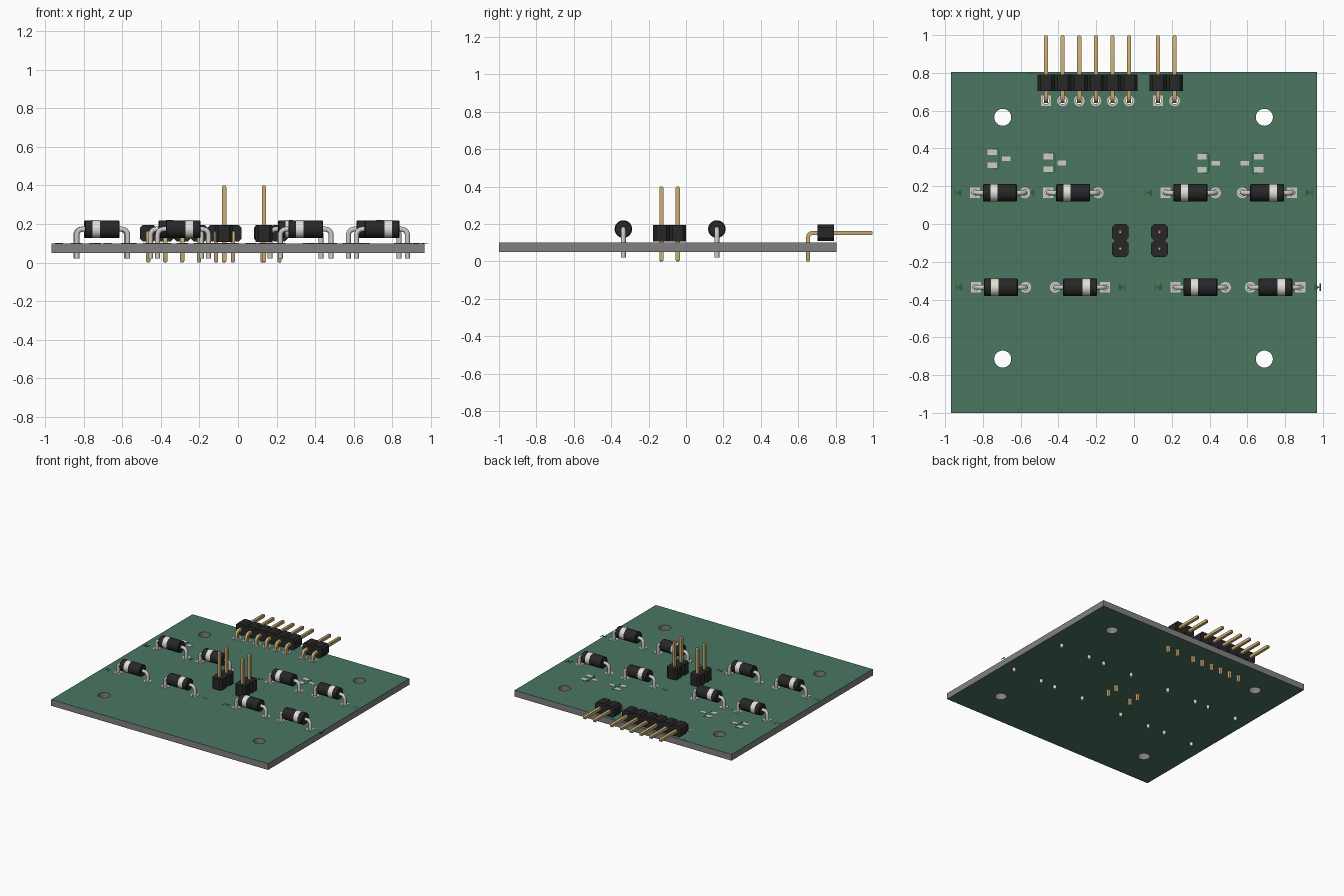
import bpy, bmesh
from math import pi, cos, sin, radians
from mathutils import Vector

if "Cube" in bpy.data.objects:
    bpy.data.objects.remove(bpy.data.objects["Cube"])


def mat(name, *rgb):
    m = bpy.data.materials.new(name)
    m.diffuse_color = (*rgb, 1)
    m.use_nodes = True
    m.node_tree.nodes["Principled BSDF"].inputs["Base Color"].default_value = m.diffuse_color
    return m


GREEN = mat("solder_mask", 0.07, 0.18, 0.12)
GREY = mat("board_edge", 0.22, 0.22, 0.22)
SILK = mat("silkscreen", 0.02, 0.13, 0.04)
TIN = mat("tinned_metal", 0.62, 0.6, 0.57)
GOLD = mat("gold_metal", 0.6, 0.42, 0.17)
BLACK = mat("black_plastic", 0.02, 0.02, 0.022)
WHITE = mat("band_paint", 0.75, 0.74, 0.68)

TOP, PITCH = 0.102, 0.088


def add(name, mesh, *mats):
    ob = bpy.data.objects.new(name, mesh)
    bpy.context.collection.objects.link(ob)
    for m in mats:
        mesh.materials.append(m)
    return ob


def circle(x, y, r, n=24):
    return [(x + r * cos(2 * pi * i / n), y + r * sin(2 * pi * i / n)) for i in range(n)]


def rect(x, y, w, h):
    return [(x - w / 2, y - h / 2), (x + w / 2, y - h / 2), (x + w / 2, y + h / 2), (x - w / 2, y + h / 2)]


def plate(name, outlines, z0, z1, face_mat, side_mat=None):
    """Flat sheet from closed outlines; inner outlines become holes."""
    cu = bpy.data.curves.new(name, 'CURVE')
    cu.dimensions, cu.fill_mode, cu.extrude = '2D', 'BOTH', (z1 - z0) / 2
    for pts in outlines:
        sp = cu.splines.new('POLY')
        sp.points.add(len(pts) - 1)
        for p, (x, y) in zip(sp.points, pts):
            p.co = (x, y, 0, 1)
        sp.use_cyclic_u = True
    tmp = bpy.data.objects.new(name + "_outline", cu)
    bpy.context.collection.objects.link(tmp)
    me = bpy.data.meshes.new_from_object(tmp.evaluated_get(bpy.context.evaluated_depsgraph_get()))
    bpy.data.objects.remove(tmp)
    me.materials.clear()
    ob = add(name, me, face_mat, side_mat or face_mat)
    ob.location.z = (z0 + z1) / 2
    for f in me.polygons:
        f.use_smooth = False
        f.material_index = 0 if abs(f.normal.z) > 0.5 else 1
    return ob


def sweep(bm, path, radii, n, binormal, phase=0.0):
    """Capped n-sided tube along a planar path."""
    path = [Vector(p) for p in path]
    b = Vector(binormal)
    rings = []
    for i, p in enumerate(path):
        t = (path[min(i + 1, len(path) - 1)] - path[max(i - 1, 0)]).normalized()
        u = t.cross(b)
        rings.append([bm.verts.new(p + radii[i] * (b * cos(phase + 2 * pi * k / n) + u * sin(phase + 2 * pi * k / n)))
                      for k in range(n)])
    for r0, r1 in zip(rings, rings[1:]):
        for k in range(n):
            bm.faces.new((r0[k], r0[(k + 1) % n], r1[(k + 1) % n], r1[k]))
    bm.faces.new(rings[0])
    bm.faces.new(rings[-1])


def finish(name, bm, material, smooth=True):
    bmesh.ops.recalc_face_normals(bm, faces=bm.faces)
    me = bpy.data.meshes.new(name)
    bm.to_mesh(me)
    bm.free()
    if smooth:
        me.polygons.foreach_set("use_smooth", [True] * len(me.polygons))
        me.set_sharp_from_angle(angle=radians(35))
    return add(name, me, material)


# Layout: diodes (centre x, y, cathode side) and header pin positions
diodes = [(-0.71, 0.165, -1), (-0.322, 0.165, -1), (0.299, 0.165, -1), (0.705, 0.165, 1),
          (-0.705, -0.335, -1), (-0.285, -0.335, 1), (0.352, -0.335, -1), (0.748, -0.335, 1)]
HALF, LEAD_Z, LEAD_R = 0.132, 0.173, 0.013
edge_headers = [("signal_header", -0.466, 6), ("power_header", 0.127, 2)]
upright_headers = [("left_header", -0.072), ("right_header", 0.135)]
EDGE_Y, EDGE_Z = 0.652, 0.152
pin_ys = (-PITCH / 2, -1.5 * PITCH)

# Drilled pads: x, y, hole radius, square or round
drills = []
for x, y, s in diodes:
    drills += [(x + s * HALF, y, 0.016, True), (x - s * HALF, y, 0.016, False)]
for _, x0, n in edge_headers:
    drills += [(x0 + i * PITCH, EDGE_Y, 0.018, i == 0) for i in range(n)]
for _, x in upright_headers:
    drills += [(x, y, 0.018, i == 0) for i, y in enumerate(pin_ys)]

# Board with mounting holes and pin holes
outlines = [rect(0, -0.098, 1.94, 1.804)]
outlines += [circle(x, y, 0.045, 40) for x in (-0.695, 0.69) for y in (0.565, -0.715)]
outlines += [circle(x, y, r, 16) for x, y, r, _ in drills]
plate("circuit_board", outlines, 0.05, 0.1, GREEN, GREY)

# Ring pads around the pin holes
outlines = []
for x, y, r, square in drills:
    outlines += [rect(x, y, 0.054, 0.054) if square else circle(x, y, 0.029), circle(x, y, r, 16)]
plate("through_hole_pads", outlines, 0.0995, TOP, TIN)

# Three-pad transistor footprints and their outline marks
pads, marks = [], []
for x, y, s in [(-0.75, 0.345, 1), (-0.455, 0.323, 1), (0.36, 0.322, 1), (0.66, 0.322, -1)]:
    pads += [rect(x, y + d, 0.05, 0.03) for d in (-0.034, 0.034)] + [rect(x + s * 0.073, y, 0.045, 0.025)]
    marks += [rect(x + s * 0.036, y, 0.006, 0.1)]
    marks += [rect(x + s * 0.018, y + d, 0.03, 0.006) for d in (-0.053, 0.053)]
plate("surface_mount_pads", pads, 0.0995, TOP, TIN)

# Polarity marks beside each diode, corner marks beside the edge headers
for x, y, s in diodes:
    c = x + s * 0.222
    marks += [[(c - s * 0.018, y - 0.02), (c + s * 0.012, y), (c - s * 0.018, y + 0.02)],
              rect(c + s * 0.016, y, 0.006, 0.04)]
for x in (-0.545, 0.053):
    marks += [rect(x, 0.795, 0.03, 0.006)]
plate("silkscreen_marks", marks, 0.0995, 0.1012, SILK)

# Diodes: bent lead, body, cathode band
for i, (x, y, s) in enumerate(diodes, 1):
    bend = 0.03
    arc = [(HALF - bend + bend * cos(a), LEAD_Z - bend + bend * sin(a))
           for a in (k * pi / 12 for k in range(7))]
    half = [(HALF, 0.022)] + arc
    path = [(x + dx, y, z) for dx, z in half] + [(x - dx, y, z) for dx, z in reversed(half)]
    bm = bmesh.new()
    sweep(bm, path, [LEAD_R] * len(path), 12, (0, 1, 0))
    finish(f"diode_lead_{i}", bm, TIN)

    R = 0.046
    bm = bmesh.new()
    sweep(bm, [(x + d, y, LEAD_Z) for d in (-0.09, -0.086, 0.086, 0.09)], [R - 0.004, R, R, R - 0.004], 36, (0, 1, 0))
    finish(f"diode_body_{i}", bm, BLACK)
    bm = bmesh.new()
    sweep(bm, [(x + s * d, y, LEAD_Z) for d in (0.013, 0.051)], [R + 0.001] * 2, 36, (0, 1, 0))
    finish(f"diode_band_{i}", bm, WHITE)

PIN = 0.011 * 2 ** 0.5


def chamfered_block(bm, centre, axis):
    """One header cell: square with cut corners, extruded along the pin axis."""
    h, c = PITCH / 2, 0.016
    corners = [(h, h - c), (h - c, h), (c - h, h), (-h, h - c), (-h, c - h), (c - h, -h), (h - c, -h), (h, c - h)]
    rings = []
    for d in (-h, h):
        rings.append([bm.verts.new(Vector(centre) + Vector((u, v, d) if axis == 'Z' else (u, d, v)))
                      for u, v in corners])
    bm.faces.new(rings[0])
    bm.faces.new(rings[1])
    for k in range(8):
        bm.faces.new((rings[0][k], rings[0][k - 1], rings[1][k - 1], rings[1][k]))


# Right-angle headers on the board edge
for name, x0, n in edge_headers:
    body, pins = bmesh.new(), bmesh.new()
    for i in range(n):
        x = x0 + i * PITCH
        chamfered_block(body, (x, 0.747, EDGE_Z), 'Y')
        r = 0.025
        arc = [(EDGE_Y + r - r * cos(a), EDGE_Z - r + r * sin(a)) for a in (k * pi / 8 for k in range(5))]
        pts = [(EDGE_Y, 0.0), (EDGE_Y, 0.007)] + arc + [(0.991, EDGE_Z), (0.998, EDGE_Z)]
        radii = [PIN * 0.6] + [PIN] * (len(pts) - 2) + [PIN * 0.6]
        sweep(pins, [(x, y, z) for y, z in pts], radii, 4, (1, 0, 0), pi / 4)
    finish(name + "_housing", body, BLACK, False)
    finish(name + "_pins", pins, GOLD)

# Upright two-pin headers
for name, x in upright_headers:
    body, pins = bmesh.new(), bmesh.new()
    for y in pin_ys:
        chamfered_block(body, (x, y, 0.151), 'Z')
        sweep(pins, [(x, y, z) for z in (0, 0.007, 0.393, 0.4)], [PIN * 0.6, PIN, PIN, PIN * 0.6], 4, (1, 0, 0), pi / 4)
    finish(name + "_housing", body, BLACK, False)
    finish(name + "_pins", pins, GOLD, False)
